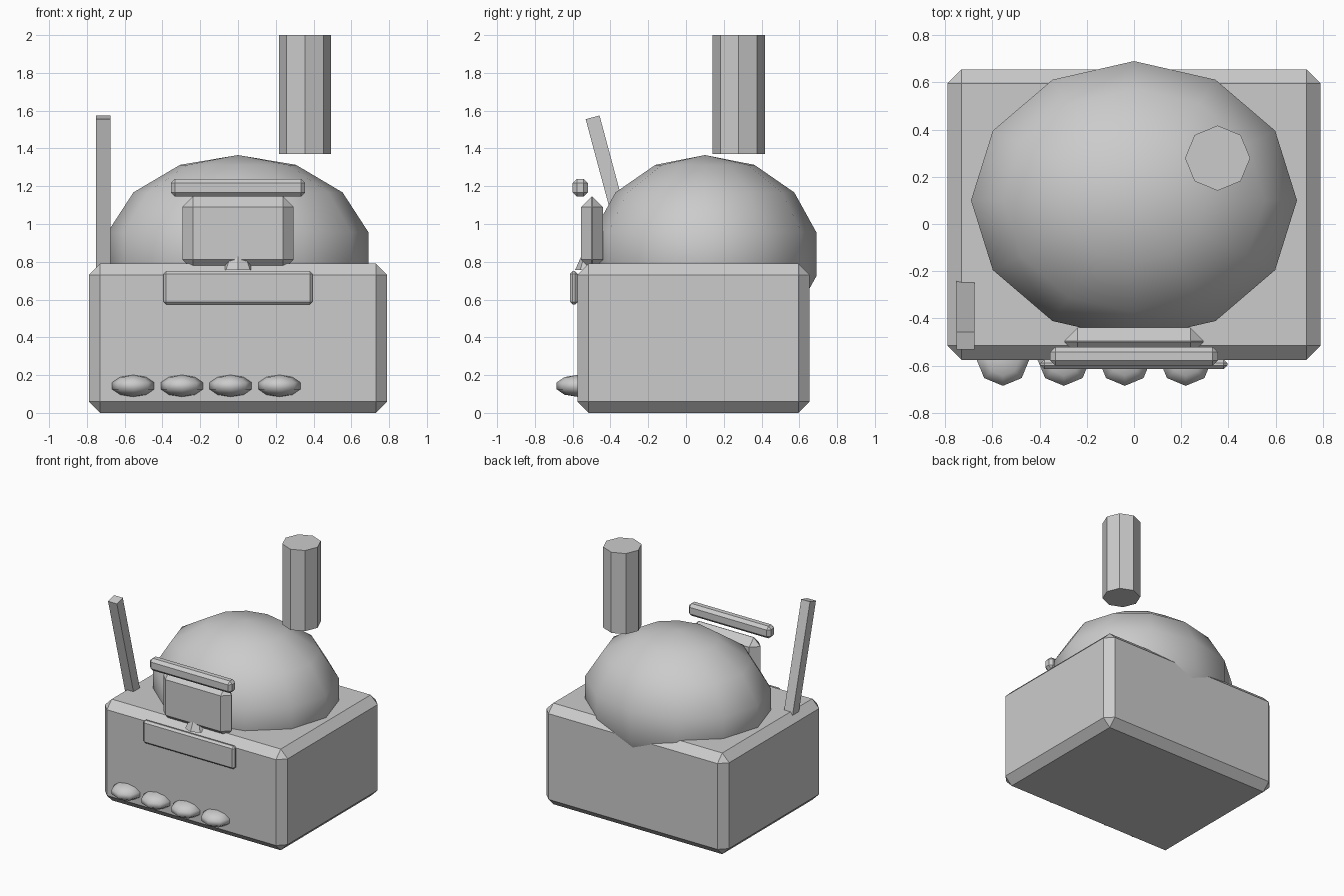
import bpy
from math import radians

cube = bpy.data.objects.get("Cube")
if cube:
    bpy.data.objects.remove(cube, do_unlink=True)

GREY = (0.6, 0.6, 0.6, 1.0)
grey = bpy.data.materials.new("plain grey")
grey.use_nodes = True
grey.diffuse_color = GREY
grey.node_tree.nodes["Principled BSDF"].inputs["Base Color"].default_value = GREY


def finish(name, size=(1, 1, 1), tilt=0.0, smooth=False):
    ob = bpy.context.object
    ob.name = name
    ob.scale = size
    ob.rotation_euler.x = tilt
    ob.data.materials.append(grey)
    bpy.ops.object.transform_apply(location=False, rotation=True, scale=True)
    if smooth:
        bpy.ops.object.shade_smooth()
    return ob


def box(name, centre, size, bevel=0.0, tilt=0.0):
    bpy.ops.mesh.primitive_cube_add(size=1, location=centre)
    ob = finish(name, size, tilt)
    if bevel:
        mod = ob.modifiers.new("chamfer", 'BEVEL')
        mod.width = bevel
        mod.segments = 1
    return ob


def ball(name, centre, radii, segments, rings):
    bpy.ops.mesh.primitive_uv_sphere_add(segments=segments, ring_count=rings, location=centre)
    return finish(name, radii, smooth=True)


# Body and dome
box("body", (0, 0.04, 0.395), (1.58, 1.23, 0.79), 0.06)
ball("dome", (0, 0.1, 0.84), (0.708, 0.605, 0.525), 12, 7)

# Floating chimney
bpy.ops.mesh.primitive_cylinder_add(vertices=8, radius=0.138, depth=0.63,
                                    location=(0.354, 0.279, 1.685))
finish("chimney")

# Leaning lever
box("lever", (-0.713, -0.378, 1.13), (0.076, 0.076, 0.9), tilt=radians(15))

# Screen on its stand, with a bar above and a panel below
box("screen", (0, -0.497, 0.95), (0.59, 0.116, 0.39), 0.056)
bpy.ops.mesh.primitive_cone_add(vertices=8, radius1=0.09, radius2=0, depth=0.2,
                                location=(0, -0.497, 0.857))
finish("screen_stand")
box("top_bar", (0, -0.56, 1.192), (0.71, 0.08, 0.095), 0.022)
box("front_panel", (0, -0.594, 0.662), (0.79, 0.042, 0.178), 0.015)

# Row of front buttons
for i in range(4):
    ball(f"button_{i + 1}", (-0.555 + 0.258 * i, -0.573, 0.143), (0.118, 0.118, 0.058), 8, 5)
